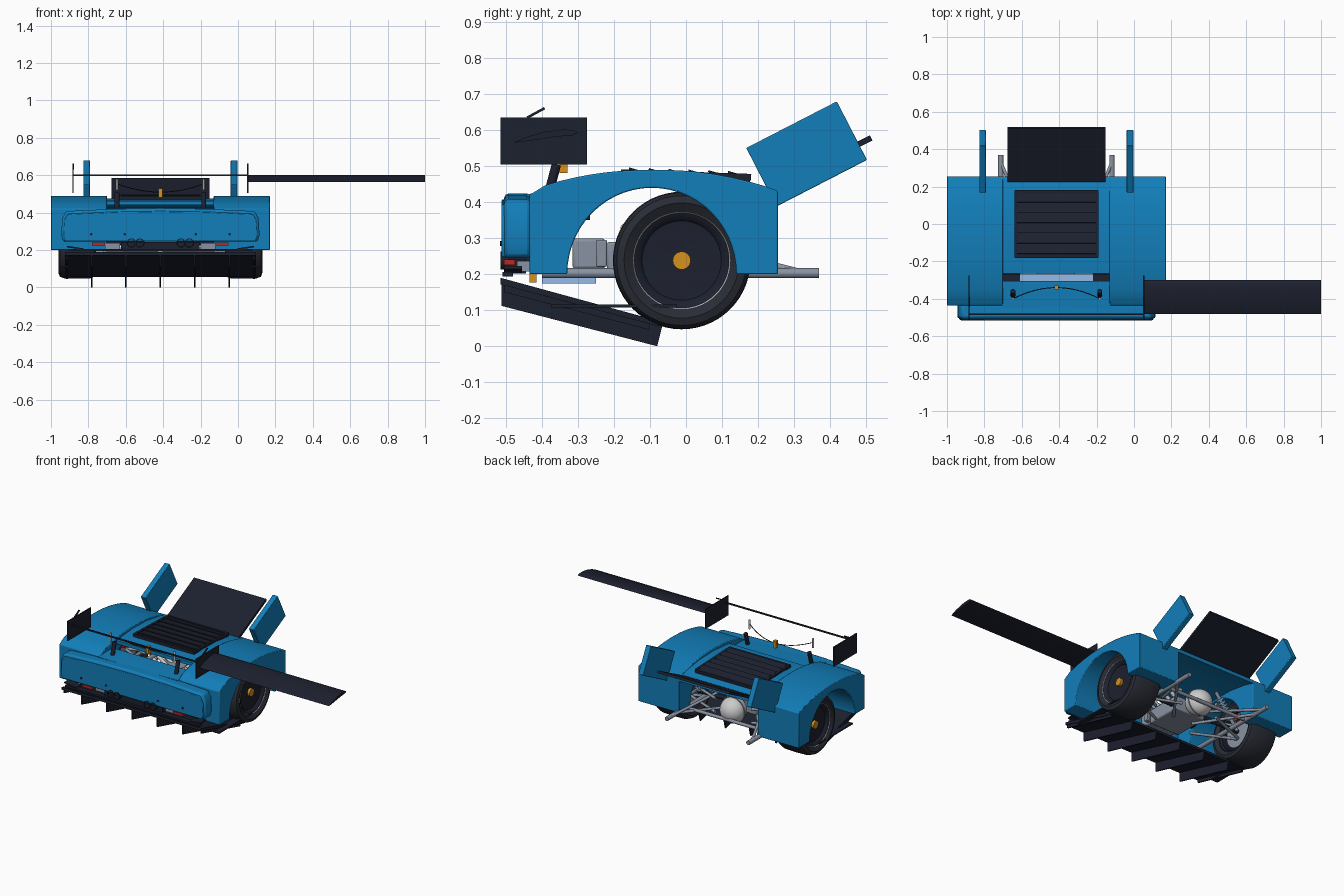
import bpy, bmesh, math
from mathutils import Vector, Matrix

if "Cube" in bpy.data.objects:
    bpy.data.objects.remove(bpy.data.objects["Cube"])

CX = -0.415  # centre line of the car body


def mat(name, r, g, b):
    m = bpy.data.materials.new(name)
    m.diffuse_color = (r, g, b, 1)
    m.use_nodes = True
    m.node_tree.nodes["Principled BSDF"].inputs["Base Color"].default_value = m.diffuse_color
    return m


BLUE = mat("blue_paint", 0.006, 0.21, 0.49)
DARK = mat("carbon", 0.012, 0.015, 0.028)
RUBBER = mat("rubber", 0.022, 0.025, 0.035)
GOLD = mat("gold", 0.67, 0.28, 0.013)
GREY = mat("steel", 0.25, 0.29, 0.36)
PALE = mat("pale_blue", 0.3, 0.5, 0.8)
RED = mat("red", 0.5, 0.02, 0.02)


def finish(name, bm, m=None, bevel=0, smooth=True):
    bmesh.ops.recalc_face_normals(bm, faces=bm.faces)
    me = bpy.data.meshes.new(name)
    bm.to_mesh(me)
    bm.free()
    ob = bpy.data.objects.new(name, me)
    bpy.context.collection.objects.link(ob)
    if m:
        me.materials.append(m)
    bpy.ops.object.select_all(action='DESELECT')
    ob.select_set(True)
    bpy.context.view_layer.objects.active = ob
    if smooth:
        bpy.ops.object.shade_smooth_by_angle(angle=math.radians(35))
    if bevel:
        b = ob.modifiers.new("bevel", 'BEVEL')
        b.width, b.segments = bevel, 2
    return ob


def prism(name, pts, d0, d1, m=None, bevel=0, axis='x'):
    """Extrude a (y,z) profile along x, or an (x,z) profile along y."""
    bm = bmesh.new()
    vs = [bm.verts.new((d0, a, b) if axis == 'x' else (a, d0, b)) for a, b in pts]
    f = bm.faces.new(vs)
    new = bmesh.ops.extrude_face_region(bm, geom=[f])["geom"]
    d = (d1 - d0, 0, 0) if axis == 'x' else (0, d1 - d0, 0)
    bmesh.ops.translate(bm, vec=d, verts=[v for v in new if isinstance(v, bmesh.types.BMVert)])
    return finish(name, bm, m, bevel)


def box(name, c, size, m=None, rx=0, ry=0, bevel=0):
    bm = bmesh.new()
    M = Matrix.Translation(c) @ Matrix.Rotation(ry, 4, 'Y') @ Matrix.Rotation(rx, 4, 'X') @ Matrix.Diagonal((*size, 1))
    bmesh.ops.create_cube(bm, size=1, matrix=M)
    return finish(name, bm, m, bevel)


def tube(name, p, q, r, m=None, n=20):
    p, q = Vector(p), Vector(q)
    d = q - p
    M = Matrix.Translation((p + q) / 2) @ d.to_track_quat('Z', 'Y').to_matrix().to_4x4()
    bm = bmesh.new()
    bmesh.ops.create_cone(bm, cap_ends=True, segments=n, radius1=r, radius2=r, depth=d.length, matrix=M)
    return finish(name, bm, m)


def lathe(name, prof, centre, m=None, axis='x', n=56):
    """Revolve a (radius, offset) profile round an axis through centre."""
    bm = bmesh.new()
    vs = [bm.verts.new((o, r, 0) if axis == 'x' else (r, o, 0)) for r, o in prof]
    es = [bm.edges.new(e) for e in zip(vs, vs[1:])]
    ax = (1, 0, 0) if axis == 'x' else (0, 1, 0)
    bmesh.ops.spin(bm, geom=vs + es, cent=(0, 0, 0), axis=ax, angle=2 * math.pi, steps=n)
    bmesh.ops.remove_doubles(bm, verts=bm.verts, dist=1e-5)
    bmesh.ops.translate(bm, vec=centre, verts=bm.verts)
    return finish(name, bm, m)


# fender side profile with elliptical wheel arch
top = [(-0.435, 0.2), (-0.435, 0.42)]
for i in range(1, 17):
    y = -0.435 + 0.69 * i / 16
    t = (y + 0.09) / 0.345
    top.append((y, 0.49 - 0.058 * abs(t) ** 2.2))
arch = [(-0.095 + 0.235 * math.cos(math.pi * i / 28), 0.2 + 0.24 * math.sin(math.pi * i / 28)) for i in range(29)]
fender = top + [(0.255, 0.2)] + arch

WY, WZ = -0.012, 0.238
for s, side in ((-1, "left"), (1, "right")):
    X = lambda o: CX + s * o
    prism(side + "_fender", fender, X(0.285), X(0.585), BLUE, 0.004)
    # wheel
    c = (X(0.445), WY, WZ)
    lathe(side + "_tyre", [(0.135, -0.085), (0.16, -0.1), (0.18, -0.093), (0.189, -0.07), (0.191, 0),
                           (0.189, 0.07), (0.18, 0.093), (0.16, 0.1), (0.135, 0.085), (0.135, -0.085)], c, RUBBER)
    lathe(side + "_rim_lip", [(0.131, s * 0.08), (0.135, s * 0.088), (0.135, s * 0.075)], c)
    lathe(side + "_rim", [(0.132, -s * 0.08), (0.122, -s * 0.07), (0.12, s * 0.03), (0.132, s * 0.086),
                          (0.118, s * 0.08), (0.11, s * 0.068), (0, s * 0.062)], c, DARK)
    tube(side + "_hub_nut", (X(0.49), WY, WZ), (X(0.525), WY, WZ), 0.025, GOLD, 24)
    tube(side + "_brake_disc", (X(0.39), WY, WZ), (X(0.41), WY, WZ), 0.1, GREY, 40)
    box(side + "_brake_caliper", (X(0.4), WY, WZ + 0.09), (0.05, 0.09, 0.04), RED)
    # suspension
    for z in (0.19, 0.28):
        for y in (-0.14, 0.1):
            tube(side + "_wishbone", (X(0.13), y, z), (X(0.4), WY, z), 0.009, GREY, 12)
    tube(side + "_drive_shaft", (X(0.05), WY, WZ), (X(0.42), WY, WZ), 0.014, DARK)
    tube(side + "_damper", (X(0.36), 0.02, 0.22), (X(0.17), 0.05, 0.4), 0.011, GREY)
    for k in range(7):
        t = 0.3 + 0.08 * k
        p = Vector((X(0.36), 0.02, 0.22)).lerp(Vector((X(0.17), 0.05, 0.4)), t)
        q = Vector((X(0.36), 0.02, 0.22)).lerp(Vector((X(0.17), 0.05, 0.4)), t + 0.035)
        tube(side + "_spring_coil", p, q, 0.024, PALE, 16)
    # chassis tubes
    tube(side + "_chassis_rail", (X(0.297), -0.4, 0.203), (X(0.297), 0.37, 0.203), 0.014, GREY)
    tube(side + "_upper_brace", (X(0.297), 0.33, 0.203), (X(0.12), -0.1, 0.31), 0.009, GREY, 14)
    tube(side + "_lower_brace", (X(0.297), 0.26, 0.203), (X(0.07), -0.05, 0.19), 0.009, GREY, 14)
    # exploded side panels ahead of the body
    box(side + "_intake_panel", (X(0.394), 0.335, 0.534), (0.036, 0.283, 0.183), BLUE, rx=0.475, bevel=0.003)
    # wing pylon with cable post
    tube(side + "_wing_pylon", (X(0.232), -0.385, 0.41), (X(0.232), -0.36, 0.505), 0.013, DARK)
    tube(side + "_cable_post", (X(0.232), -0.4, 0.52), (X(0.232), -0.4, 0.58), 0.006)
    # wing end plates
    box(side + "_wing_end_plate", (X(0.467), -0.395, 0.57), (0.006, 0.24, 0.13), DARK)
    box(side + "_end_plate_fin", (X(0.467), -0.417, 0.648), (0.008, 0.055, 0.007), DARK, rx=0.5)
    # tail details
    box(side + "_tail_light", (X(0.33), -0.49, 0.233), (0.07, 0.03, 0.016), RED)
    box(side + "_corner_vane", (X(0.455), -0.48, 0.212), (0.09, 0.05, 0.008), DARK, ry=-s * 0.15)
    box(side + "_silencer", (X(0.255), -0.42, 0.222), (0.08, 0.1, 0.03), GREY)
    for o in (0.11, 0.155):
        lathe(side + "_exhaust_pipe", [(0.02, 0.12), (0.025, 0.12), (0.025, -0.025), (0.019, -0.025), (0.019, 0.05), (0, 0.05)],
              (X(o), -0.49, 0.238), DARK, 'y', 24)
    for o, z in ((0.37, 0.285), (0.19, 0.285)):
        tube(side + "_sensor", (X(o), -0.516, z), (X(o), -0.5, z), 0.007, DARK, 12)
    # diffuser outer floor edge
    box(side + "_diffuser_footplate", (X(0.515), -0.2, 0.112), (0.05, 0.35, 0.008), DARK)

# rear fascia with crowned top and leaning ends
o = [(-0.52, 0.245), (-0.53, 0.28), (-0.525, 0.37), (-0.505, 0.408), (-0.25, 0.42), (0, 0.424),
     (0.25, 0.42), (0.505, 0.408), (0.525, 0.37), (0.53, 0.28), (0.52, 0.245)]
prism("rear_fascia", [(CX + x, z) for x, z in o], -0.505, -0.43, BLUE, 0.012, 'y')
prism("fascia_centre_face", [(CX + x * 0.98, 0.247 + (z - 0.245) * 0.9) for x, z in o], -0.512, -0.5, BLUE, 0.004, 'y')
prism("rear_deck", [(-0.45, 0.405), (-0.45, 0.422), (-0.38, 0.428), (-0.305, 0.428), (-0.305, 0.41)],
      CX - 0.29, CX + 0.29, BLUE)
box("lower_grille", (CX, -0.47, 0.222), (0.42, 0.05, 0.04), DARK)
box("rear_crossbar", (CX, -0.495, 0.2), (0.98, 0.03, 0.012), DARK)

# engine deck and louvres
deck = [(-0.265, 0.462), (-0.1, 0.476), (0.05, 0.472), (0.18, 0.453), (0.255, 0.432)]
prism("engine_deck", deck + [(y, z - 0.022) for y, z in reversed(deck)], CX - 0.287, CX + 0.287, BLUE)
tilt = -0.035
zt = lambda y: 0.475 + tilt * y
box("louvre_base", (CX, 0, 0.468), (0.44, 0.355, 0.018), DARK, rx=tilt)
for s in (-1, 1):
    box("louvre_side_frame", (CX + s * 0.216, 0, 0.476), (0.016, 0.36, 0.018), DARK, rx=tilt)
    box("louvre_end_frame", (CX, s * 0.173, zt(s * 0.173)), (0.445, 0.016, 0.018), DARK, rx=tilt)
for i in range(6):
    y = -0.132 + i * 0.055
    box("louvre_slat", (CX, y, zt(y) + 0.007), (0.42, 0.055, 0.005), DARK, rx=-0.28)

# rear window panel
box("rear_window", (CX, 0.365, 0.503), (0.525, 0.335, 0.016), DARK, rx=0.47)

# engine and gearbox
bm = bmesh.new()
bmesh.ops.create_uvsphere(bm, u_segments=36, v_segments=20, radius=0.082, matrix=Matrix.Translation((CX, 0.1, 0.24)))
finish("pressure_tank", bm)
lathe("tank_seam", [(0.08, -0.005), (0.086, -0.005), (0.086, 0.005), (0.08, 0.005)], (CX, 0.1, 0.24), GREY, 'y', 36)
box("engine_block", (CX, -0.1, 0.245), (0.22, 0.24, 0.09), GREY, bevel=0.008)
box("gearbox", (CX, -0.27, 0.257), (0.2, 0.09, 0.085), GREY, bevel=0.008)
box("gearbox_flange", (CX, -0.235, 0.258), (0.26, 0.03, 0.075), GREY, bevel=0.004)
box("heat_exchanger", (CX, -0.325, 0.183), (0.39, 0.15, 0.018), PALE)
box("intercooler", (CX, -0.287, 0.375), (0.39, 0.04, 0.05), PALE)
for s in (-1, 1):
    box("intercooler_end", (CX + s * 0.24, -0.287, 0.375), (0.09, 0.04, 0.05), DARK)
    for i in range(4):
        tube("intake_runner", (CX + s * 0.05, -0.17 + i * 0.05, 0.28), (CX + s * 0.12, -0.17 + i * 0.05, 0.33), 0.012, None, 14)
for y in (-0.39, 0.17):
    tube("chassis_crossmember", (CX - 0.297, y, 0.203), (CX + 0.297, y, 0.203), 0.011, GREY)
box("tow_block", (CX, -0.425, 0.19), (0.03, 0.02, 0.025), GOLD)

# wing, shifted out to the right
foil = [(-0.48, 0.565), (-0.44, 0.582), (-0.39, 0.596), (-0.34, 0.602), (-0.31, 0.6), (-0.3, 0.593),
        (-0.315, 0.586), (-0.36, 0.582), (-0.42, 0.573)]
prism("wing", foil, 0.055, 1.0, DARK)
box("wing_flap_strip", (CX, -0.482, 0.6), (0.934, 0.008, 0.009), DARK)

# sagging cable with gold connector
cu = bpy.data.curves.new("cable", 'CURVE')
cu.dimensions, cu.bevel_depth, cu.bevel_resolution = '3D', 0.0025, 2
sp = cu.splines.new('POLY')
sp.points.add(16)
for i, p in enumerate(sp.points):
    t = i / 8 - 1
    p.co = (CX + 0.232 * t, -0.34 - 0.06 * t * t, 0.51 + 0.045 * t * t, 1)
cu.materials.append(DARK)
bpy.context.collection.objects.link(bpy.data.objects.new("cable", cu))
box("cable_connector", (CX, -0.34, 0.505), (0.02, 0.022, 0.048), GOLD)

# diffuser ramp and strakes
prism("diffuser", [(-0.515, 0.19), (-0.075, 0.07), (-0.075, 0.055), (-0.515, 0.172)], CX - 0.51, CX + 0.51, DARK)
for i in range(5):
    x = CX + (i - 2) * 0.184
    prism("diffuser_strake", [(-0.512, 0.18), (-0.065, 0.06), (-0.08, 0.0), (-0.512, 0.112)], x - 0.004, x + 0.004, DARK)
for s in (-1, 1):
    x = CX + s * 0.5
    prism("diffuser_end_fence", [(-0.505, 0.18), (-0.1, 0.07), (-0.1, 0.045), (-0.505, 0.15)], x - 0.005, x + 0.005, DARK)
